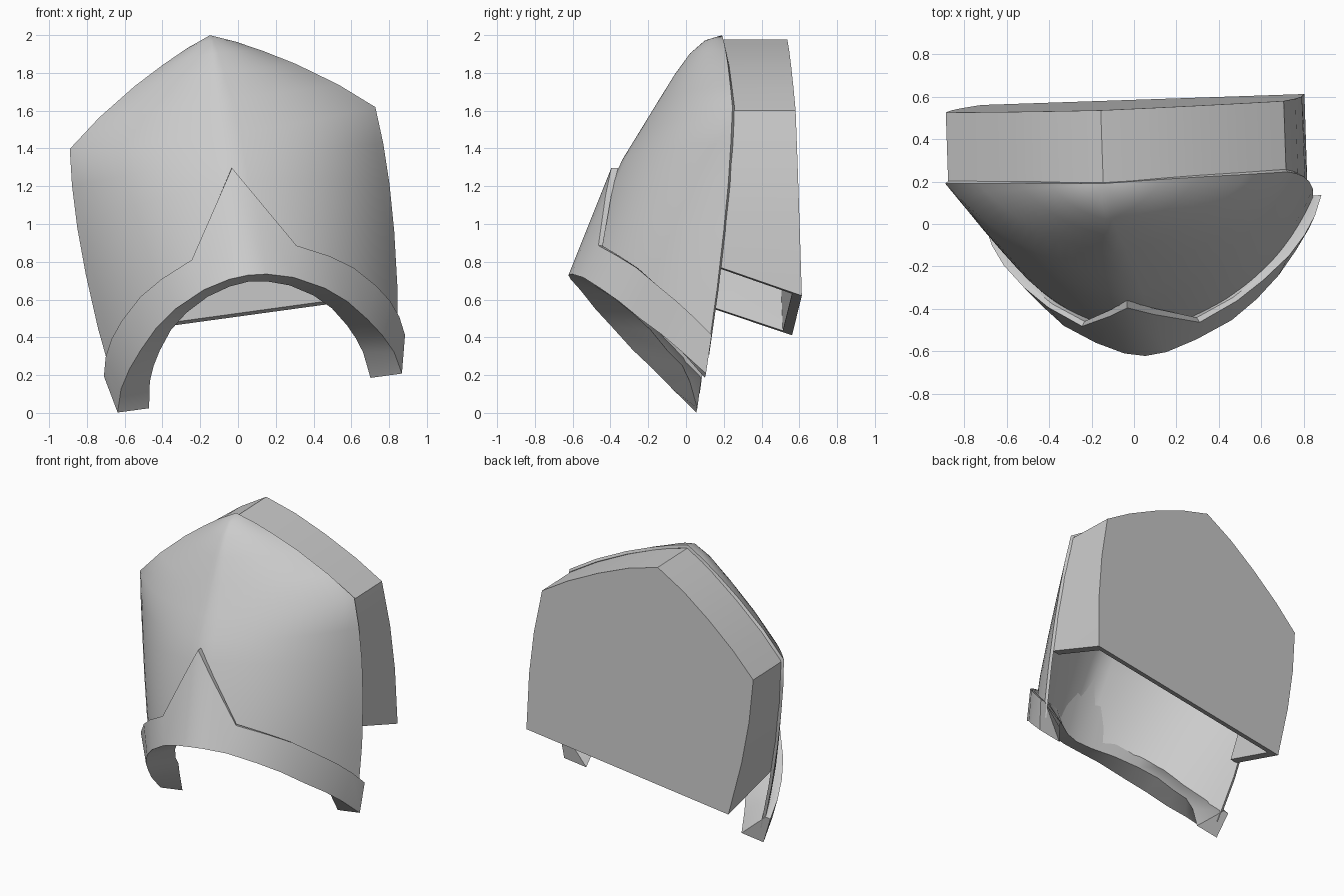
import bpy, bmesh, math
from mathutils import Matrix, Vector

if "Cube" in bpy.data.objects:
    bpy.data.objects.remove(bpy.data.objects["Cube"])

# The whole piece is symmetric, then rolled and turned slightly
POSE = (Matrix.Translation((0.118, 0, 0.105)) @ Matrix.Rotation(0.034, 4, 'Z')
        @ Matrix.Rotation(math.radians(-7.8), 4, 'Y'))


def lerp(a, b, t):
    return a + (b - a) * t


def build(name, rows, closed=False, cap=False, outward=None, thickness=0, angle=28, trim=None):
    """Skin rows of points into half a part, then mirror it across x."""
    bm = bmesh.new()
    grid = [[bm.verts.new(p) for p in row] for row in rows]
    n = len(rows[0])
    for a, b in zip(grid, grid[1:]):
        for i in range(n if closed else n - 1):
            j = (i + 1) % n
            bm.faces.new((a[i], a[j], b[j], b[i]))
    if cap:
        bm.faces.new(grid[-1])
    bmesh.ops.remove_doubles(bm, verts=bm.verts, dist=0.0005)
    bmesh.ops.recalc_face_normals(bm, faces=bm.faces)
    if outward:
        total = sum((f.normal * f.calc_area() for f in bm.faces), Vector())
        if total.dot(Vector(outward)) < 0:
            bmesh.ops.reverse_faces(bm, faces=bm.faces)
    me = bpy.data.meshes.new(name)
    bm.to_mesh(me)
    bm.free()
    ob = bpy.data.objects.new(name, me)
    bpy.context.collection.objects.link(ob)
    ob.matrix_world = POSE
    mir = ob.modifiers.new("mirror", 'MIRROR')
    mir.merge_threshold = 0.001
    if thickness:
        sol = ob.modifiers.new("wall", 'SOLIDIFY')
        sol.thickness, sol.offset, sol.use_even_offset = thickness, -1, True
    bpy.ops.object.select_all(action='DESELECT')
    bpy.context.view_layer.objects.active = ob
    ob.select_set(True)
    bpy.ops.object.convert(target='MESH')
    if trim:  # slice the open end along one plane
        bm = bmesh.new()
        bm.from_mesh(ob.data)
        cut = bmesh.ops.bisect_plane(bm, geom=bm.verts[:] + bm.edges[:] + bm.faces[:],
                                     plane_co=trim[0], plane_no=trim[1], clear_outer=True)
        edges = [e for e in cut["geom_cut"] if isinstance(e, bmesh.types.BMEdge)]
        bmesh.ops.triangle_fill(bm, edges=edges, use_beauty=True)
        bmesh.ops.recalc_face_normals(bm, faces=bm.faces)
        bm.to_mesh(ob.data)
        bm.free()
    bpy.ops.object.shade_smooth_by_angle(angle=math.radians(angle))
    return ob


# Front shell: curved sections from the centre ridge out to the rim
ridge = [(-.54, .65), (-.505, .78), (-.445, .95), (-.39, 1.12), (-.33, 1.25), (-.25, 1.38),
         (-.14, 1.56), (-.05, 1.705), (.03, 1.815), (.11, 1.885), (.2, 1.912)]
rim = [(.752, .09, .1), (.80, .14, .45), (.825, .175, .75), (.835, .2, 1.0), (.832, .215, 1.22),
       (.817, .225, 1.416), (.64, .22, 1.56), (.43, .215, 1.70), (.27, .21, 1.79),
       (.13, .205, 1.86), (0, .2, 1.912)]
shell_rows = []
for k, ((cy, cz), r) in enumerate(zip(ridge, rim)):
    up = min(k / 5, 1)
    c, r = Vector((0, cy, cz)), Vector(r)
    f = lerp(.14, .25, up)
    m = Vector((r.x * lerp(.74, .64, up), lerp(cy, r.y, f), lerp(cz, r.z, .2)))
    shell_rows.append([c * (1 - t) ** 2 + m * 2 * t * (1 - t) + r * t * t
                       for t in (i / 14 for i in range(15))])
build("front_shell", shell_rows, outward=(0, -1, 0), thickness=0.02, angle=35)

# Back housing: closed back panel with side walls, open below
front = [(0, .2, 1.89), (.21, .2, 1.80), (.42, .205, 1.68), (.63, .21, 1.54),
         (.805, .215, 1.40), (.82, .19, 1.1), (.812, .17, .8), (.79, .15, .565), (.775, .14, .45)]
back_outline = [(0, 1.89), (.21, 1.80), (.42, 1.68), (.63, 1.54),
                (.805, 1.40), (.82, 1.1), (.81, .8), (.77, .415), (.755, .3)]
back = [(x, .545 + .03 * (1.9 - z), z) for x, z in back_outline]
middle = [(0, .545 + .03 * (1.9 - z), z) for z in (lerp(1.89, .3, i / 8) for i in range(9))]
build("back_housing", [front, back, middle], outward=(0, 1, 0), thickness=0.05, angle=25,
      trim=((0, .588, .415), (0, -.15, -.435)))

# Brim: wedge-shaped band with a pointed centre
top = [(0, -.39, 1.203), (.1, -.425, 1.041), (.28, -.47, .75), (.45, -.375, .67),
       (.57, -.28, .592), (.68, -.17, .48), (.745, -.075, .39), (.785, .015, .30), (.805, .11, .2)]
lower = [(0, -.62, .63), (.1, -.605, .622), (.24, -.55, .585), (.40, -.465, .505),
         (.51, -.37, .42), (.605, -.26, .313), (.675, -.15, .22), (.73, -.045, .12), (.76, .08, 0)]
inner = [(0, -.50, .595), (.1, -.47, .583), (.22, -.38, .545), (.34, -.27, .475),
         (.43, -.17, .395), (.50, -.08, .295), (.54, 0, .22), (.57, .04, .14), (.592, .08, 0)]
brim_rows = []
for t, l, i in zip(top, lower, inner):
    tuck = (t[0] * .955, t[1] + .035 * (1 - t[0] / .81), t[2])
    brim_rows.append([t, l, i, tuck])
build("brim", brim_rows, closed=True, cap=True, angle=36)
